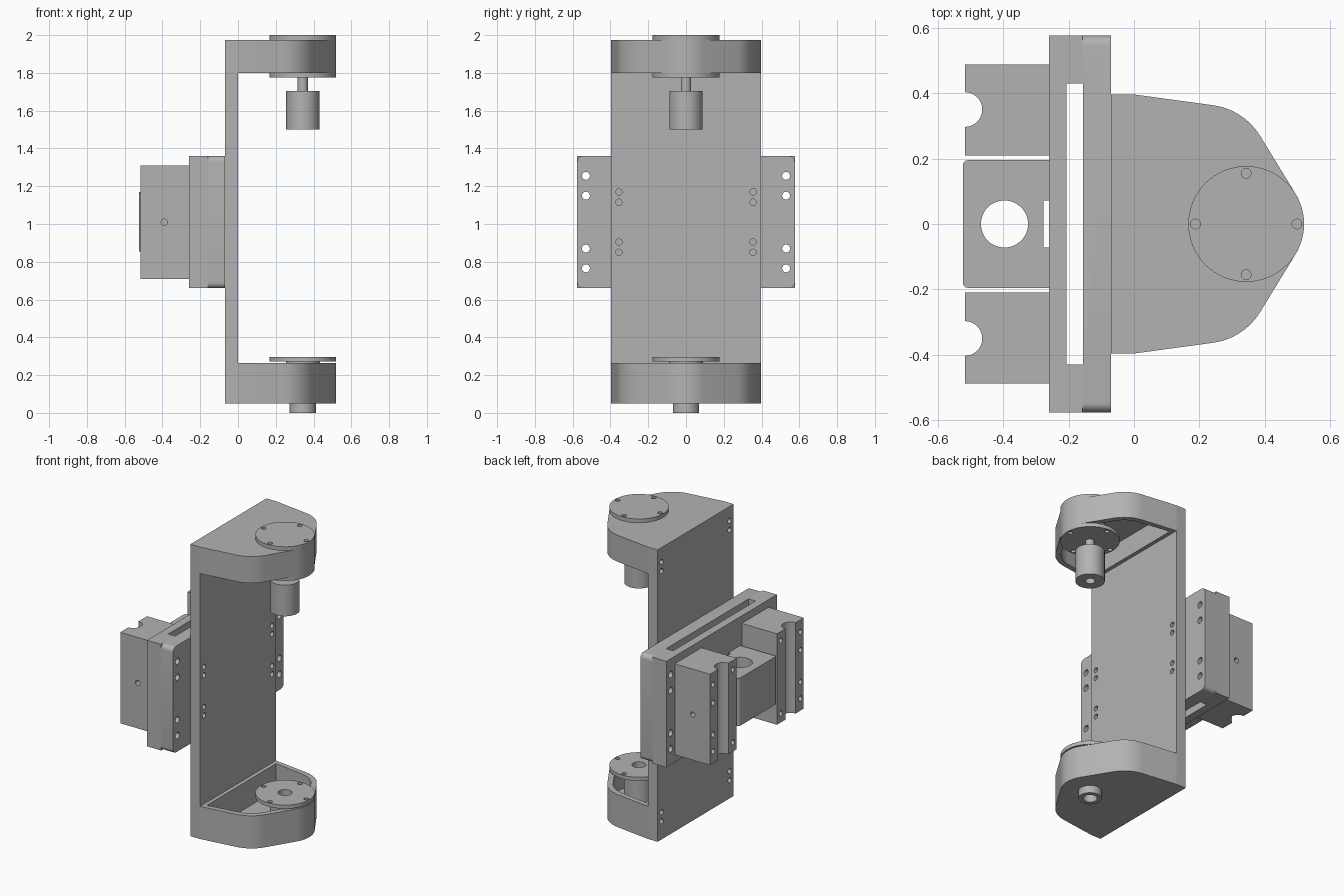
import bpy, bmesh
from math import pi, cos, sin, asin, atan2
from mathutils import Matrix, Vector

cube = bpy.data.objects.get("Cube")
if cube:
    bpy.data.objects.remove(cube, do_unlink=True)

grey = bpy.data.materials.new("machined_grey")
grey.use_nodes = True
COLOUR = (0.45, 0.45, 0.45, 1)
grey.diffuse_color = COLOUR
grey.node_tree.nodes["Principled BSDF"].inputs["Base Color"].default_value = COLOUR


# Shape helpers: each adds one closed solid to a bmesh
def box(bm, x0, x1, y0, y1, z0, z1):
    m = Matrix.Translation(((x0 + x1) / 2, (y0 + y1) / 2, (z0 + z1) / 2))
    m = m @ Matrix.Diagonal((x1 - x0, y1 - y0, z1 - z0, 1))
    return bmesh.ops.create_cube(bm, size=1, matrix=m)["verts"]


def rod(bm, centre, axis, radius, length, sides=24):
    turn = Vector((0, 0, 1)).rotation_difference(Vector(axis)).to_matrix().to_4x4()
    bmesh.ops.create_cone(bm, cap_ends=True, segments=sides, radius1=radius, radius2=radius,
                          depth=length, matrix=Matrix.Translation(centre) @ turn)


def prism(bm, outline, z0, z1):
    face = bm.faces.new([bm.verts.new((x, y, z0)) for x, y in outline])
    top = bmesh.ops.extrude_face_region(bm, geom=[face])["geom"]
    bmesh.ops.translate(bm, vec=(0, 0, z1 - z0),
                        verts=[v for v in top if isinstance(v, bmesh.types.BMVert)])


def lathe(bm, profile, x, closed):
    verts = [bm.verts.new((x + r, 0, z)) for r, z in profile]
    pairs = list(zip(verts, verts[1:])) + ([(verts[-1], verts[0])] if closed else [])
    edges = [bm.edges.new(p) for p in pairs]
    bmesh.ops.spin(bm, geom=verts + edges, cent=(x, 0, 0), axis=(0, 0, 1),
                   angle=2 * pi, steps=64, use_merge=True)
    bmesh.ops.remove_doubles(bm, verts=bm.verts[:], dist=0.0001)


def round_edges(bm, verts, axis, radius, test=lambda e: True):
    edges = {e for v in verts for e in v.link_edges}
    chosen = [e for e in edges if test(e) and
              abs((e.verts[0].co - e.verts[1].co).normalized()[axis]) > 0.9]
    bmesh.ops.bevel(bm, geom=chosen, offset=radius, segments=6, profile=0.5, affect='EDGES')


def make(name, bm, cutter=None):
    def to_object(label, source):
        bmesh.ops.recalc_face_normals(source, faces=source.faces[:])
        mesh = bpy.data.meshes.new(label)
        source.to_mesh(mesh)
        source.free()
        mesh.materials.append(grey)
        ob = bpy.data.objects.new(label, mesh)
        bpy.context.scene.collection.objects.link(ob)
        return ob

    ob = to_object(name, bm)
    bpy.ops.object.select_all(action='DESELECT')
    ob.select_set(True)
    bpy.context.view_layer.objects.active = ob
    if cutter:
        tool = to_object(name + "_cutter", cutter)
        mod = ob.modifiers.new("cut", 'BOOLEAN')
        mod.operation, mod.solver, mod.object = 'DIFFERENCE', 'EXACT', tool
        bpy.ops.object.modifier_apply(modifier=mod.name)
        bpy.data.objects.remove(tool, do_unlink=True)
    bpy.ops.object.shade_smooth_by_angle(angle=0.5)
    return ob


# Arm outline: tapering sides, rounded shoulders, round nose about the spindle axis
AXIS_X, NOSE = 0.343, 0.177


def arm_outline(back, inset):
    side = [(back, 0.396 - inset), (0.0 + max(back, 0), 0.396 - inset)]
    if back >= 0:
        side = side[:1]
    cx, cy, r = 0.215, 0.165, 0.2 - inset
    shoulder = [(cx + r * cos(a), cy + r * sin(a))
                for a in [1.45 - i * 0.9 / 8 for i in range(9)]]
    nose = [(AXIS_X + (NOSE - inset) * cos(a), (NOSE - inset) * sin(a))
            for a in [0.55 - i * 0.55 / 6 for i in range(7)]]
    half = side + shoulder + nose
    return half + [(x, -y) for x, y in reversed(half[:-1])]


# Upright plate with its screw holes
bm, cut = bmesh.new(), bmesh.new()
box(bm, -0.07, 0, -0.396, 0.396, 0.05, 1.975)
for y in (-0.355, 0.355):
    for z in (1.17, 1.115, 0.905, 0.85, 1.88, 1.82, 0.23, 0.17):
        rod(cut, (-0.035, y, z), (1, 0, 0), 0.017, 0.12, 16)
make("upright_plate", bm, cut)

# Hollow arms: the upper opens downwards, the lower opens upwards
for name, z0, z1, p0, p1 in (("upper_arm", 1.80, 1.975, 1.7, 1.935),
                             ("lower_arm", 0.05, 0.265, 0.09, 0.4)):
    bm, cut = bmesh.new(), bmesh.new()
    prism(bm, arm_outline(0.0, 0), z0, z1)
    prism(cut, arm_outline(0.025, 0.035), p0, p1)
    if name == "lower_arm":
        rod(cut, (AXIS_X, 0, 0.06), (0, 0, 1), 0.05, 0.1, 32)
    for y in (-0.355, 0.355):
        for z in (z0 + 0.08, z0 + 0.02) if z0 > 1 else (0.23, 0.17):
            rod(cut, (0, y, z), (1, 0, 0), 0.017, 0.04, 16)
    make(name, bm, cut)


def flange_holes(cut, z):
    for i in range(4):
        a = i * pi / 2
        rod(cut, (AXIS_X + 0.155 * cos(a), 0.155 * sin(a), z), (0, 0, 1), 0.015, 0.03, 16)


# Upper spindle: cap flange, hub, lower flange, shaft and drive head
bm, cut = bmesh.new(), bmesh.new()
lathe(bm, [(0, 2.0), (NOSE, 2.0), (NOSE, 1.975), (0.09, 1.975), (0.09, 1.80), (NOSE, 1.80),
           (NOSE, 1.775), (0.027, 1.775), (0.027, 1.705), (0.088, 1.705), (0.088, 1.5),
           (0.03, 1.5), (0.03, 1.56), (0, 1.56)], AXIS_X, False)
flange_holes(cut, 2.0)
flange_holes(cut, 1.775)
make("upper_spindle", bm, cut)

# Lower bearing: flange, hub and tube with a bore right through
bm, cut = bmesh.new(), bmesh.new()
lathe(bm, [(0.042, 0), (0.07, 0), (0.07, 0.05), (0.05, 0.05), (0.05, 0.09), (0.09, 0.09),
           (0.09, 0.272), (NOSE, 0.272), (NOSE, 0.297), (0.042, 0.297)], AXIS_X, True)
flange_holes(cut, 0.297)
make("lower_bearing", bm, cut)

# Cross rail: square rear half and front half with rounded corners, slotted through
for name, x0, x1 in (("rail_rear", -0.26, -0.158), ("rail_front", -0.158, -0.07)):
    bm, cut = bmesh.new(), bmesh.new()
    verts = box(bm, x0, x1, -0.576, 0.576, 0.66, 1.36)
    if name == "rail_front":
        round_edges(bm, verts, 0, 0.03)
    box(cut, -0.207, -0.156, -0.43, 0.43, 0.5, 1.5)
    for y in (-0.53, 0.53):
        for z in (1.255, 1.15, 0.87, 0.765):
            rod(cut, (-0.165, y, z), (1, 0, 0), 0.021, 0.4)
    make(name, bm, cut)

# Clamp blocks with a vertical half-round groove and screw holes
for name, s in (("clamp_block_back", 1), ("clamp_block_front", -1)):
    bm, cut = bmesh.new(), bmesh.new()
    box(bm, -0.517, -0.26, min(s * 0.21, s * 0.488), max(s * 0.21, s * 0.488), 0.71, 1.31)
    rod(cut, (-0.517, s * 0.35, 1.01), (0, 0, 1), 0.053, 1, 40)
    rod(cut, (-0.39, s * 0.488, 1.01), (0, 1, 0), 0.017, 0.08, 16)
    for y, heights in ((0.455, (1.23, 1.11, 0.9, 0.79)), (0.25, (1.25, 0.77))):
        for z in heights:
            rod(cut, (-0.517, s * y, z), (1, 0, 0), 0.017, 0.08, 16)
    make(name, bm, cut)

# Centre block with a vertical bore and a slot against the rail
bm, cut = bmesh.new(), bmesh.new()
verts = box(bm, -0.523, -0.26, -0.195, 0.195, 0.855, 1.17)
round_edges(bm, verts, 2, 0.015, lambda e: e.verts[0].co.x < -0.4)
rod(cut, (-0.396, 0, 1.01), (0, 0, 1), 0.072, 1, 48)
box(cut, -0.277, -0.2, -0.072, 0.072, 0.7, 1.3)
make("centre_block", bm, cut)
